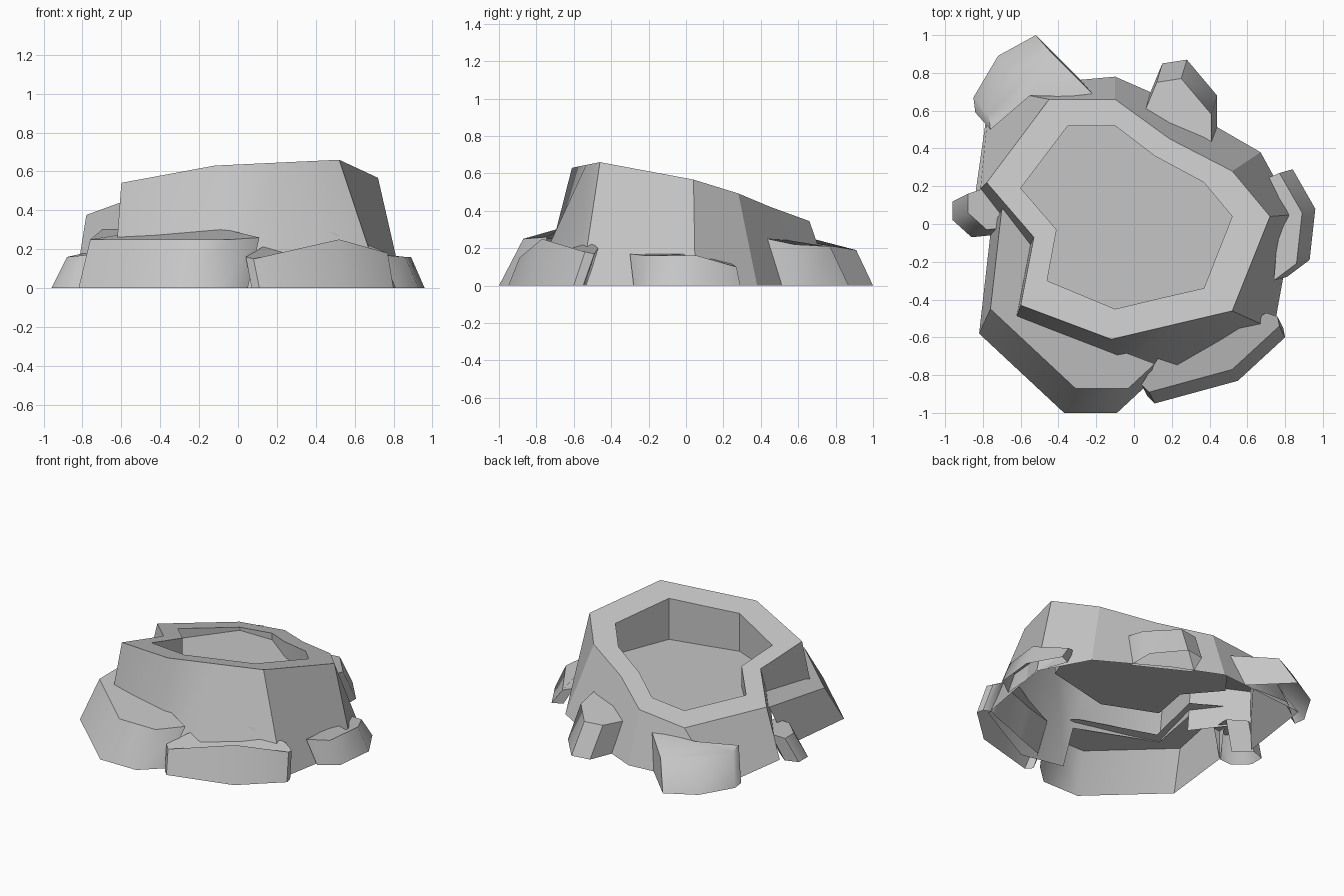
import bpy
import bmesh
import math

# Remove the default cube if it is there
default_cube = bpy.data.objects.get("Cube")
if default_cube:
    bpy.data.objects.remove(default_cube, do_unlink=True)


def make_material(name, grey):
    """Plain flat grey material."""
    material = bpy.data.materials.new(name)
    material.use_nodes = True
    colour = (grey, grey, grey, 1)
    material.diffuse_color = colour
    shader = material.node_tree.nodes["Principled BSDF"]
    shader.inputs["Base Color"].default_value = colour
    shader.inputs["Roughness"].default_value = 1
    return material


stone = make_material("stone grey", .56)


def bridge(bm, lower, upper, bands=None):
    """Join two rings of vertices with quads, all round or for some bands."""
    count = len(lower)
    faces = []
    for i in range(bands or count):
        j = (i + 1) % count
        faces.append(bm.faces.new((lower[i], lower[j], upper[j], upper[i])))
    return faces


def finish(bm, name, up_face, smooth_angle):
    """Turn all normals outward, store the mesh and shade it."""
    bmesh.ops.recalc_face_normals(bm, faces=bm.faces[:])
    up_face.normal_update()
    if up_face.normal.z < 0:
        bmesh.ops.reverse_faces(bm, faces=bm.faces[:])
    mesh = bpy.data.meshes.new(name)
    bm.to_mesh(mesh)
    bm.free()
    mesh.materials.append(stone)
    part = bpy.data.objects.new(name, mesh)
    bpy.context.collection.objects.link(part)
    bpy.ops.object.select_all(action="DESELECT")
    part.select_set(True)
    bpy.context.view_layer.objects.active = part
    bpy.ops.object.shade_smooth_by_angle(angle=math.radians(smooth_angle))


def slanted_top(x, y):
    """Height of the sloping plane that cuts off the crater rim."""
    return .504 + .1 * x - .226 * y


def open_below(bm, face, height):
    """Cut a wall face level and remove the part under the cut."""
    cut = bmesh.ops.bisect_plane(
        bm, geom=[face, *face.edges, *face.verts],
        plane_co=(0, 0, height), plane_no=(0, 0, 1))
    pieces = [g for g in cut["geom"] if isinstance(g, bmesh.types.BMFace)]
    lowest = min(pieces, key=lambda f: f.calc_center_median().z)
    bmesh.ops.delete(bm, geom=[lowest], context="FACES")


def build_crater(base, rim, pit, floor_height, openings):
    """Hollow tapered wall with a sloping rim and a level sunken floor."""
    bm = bmesh.new()
    base_ring = [bm.verts.new((x, y, 0)) for x, y in base]
    rim_ring = [bm.verts.new((x, y, slanted_top(x, y))) for x, y in rim]
    pit_ring = [bm.verts.new((x, y, slanted_top(x, y))) for x, y in pit]
    floor_ring = [bm.verts.new((x, y, floor_height)) for x, y in pit]
    walls = bridge(bm, base_ring, rim_ring)
    bridge(bm, rim_ring, pit_ring)
    bridge(bm, pit_ring, floor_ring)
    floor = bm.faces.new(floor_ring)
    for index, height in openings.items():
        open_below(bm, walls[index], height)
    finish(bm, "crater_body", floor, 24)


def build_rock(name, lean, top, sides=None):
    """Leaning boulder: the top outline is swept down to the ground.
    With sides given, only that many side faces are made."""
    bm = bmesh.new()
    top_ring = [bm.verts.new(point) for point in top]
    base_ring = [bm.verts.new((x + lean[0], y + lean[1], 0))
                 for x, y, z in top]
    bridge(bm, base_ring, top_ring, sides)
    cap = bm.faces.new(top_ring)
    finish(bm, name, cap, 50)


# Crater body: rings run clockwise from the back, open behind two boulders
build_crater(
    base=[(-.76, .72), (-.1, .78), (.22, .64), (.67, .38), (.85, .05),
          (.74, -.56), (.24, -.83), (-.06, -.77), (-.64, -.54),
          (-.58, -.18), (-.84, .16)],
    rim=[(-.45, .66), (-.1, .66), (.19, .45), (.52, .28), (.72, .04),
         (.52, -.46), (.2, -.535), (-.12, -.61), (-.6, -.43),
         (-.53, -.07), (-.78, .22)],
    pit=[(-.35, .52), (-.1, .52), (.11, .36), (.37, .22), (.52, .04),
         (.37, -.34), (.15, -.39), (-.1, -.45), (-.46, -.3),
         (-.41, -.03), (-.6, .19)],
    floor_height=.33,
    openings={7: .26, 8: .26, 9: .17},
)

# Boulders leaning against the foot of the wall
build_rock("front_right_rock", (-.06, -.13), [
    (-.7, .08, .3), (-.76, -.45, .25), (-.31, -.87, .25), (-.03, -.87, .25),
    (.11, -.74, .26), (-.1, -.66, .31), (-.57, -.45, .28), (-.5, -.05, .31)],
    sides=4)

build_rock("front_left_rock", (.03, -.06), [
    (.04, -.85, .16), (.08, -.89, .15), (.52, -.77, .25), (.77, -.54, .18),
    (.76, -.49, .17), (.7, -.47, .2), (.65, -.5, .23), (.48, -.56, .29),
    (.36, -.61, .26), (.14, -.69, .22)])

build_rock("left_side_rock", (.07, .02), [
    (.74, -.3, .17), (.86, -.21, .16), (.89, .06, .16), (.77, .27, .1),
    (.7, .24, .12), (.77, .05, .17)])

build_rock("back_left_rock", (.03, .1), [
    (.41, .39, .26), (.41, .58, .22), (.25, .77, .21), (.12, .75, .21),
    (.05, .58, .2), (.2, .5, .25)])

build_rock("back_right_rock", (-.08, .09), [
    (-.2, .67, .23), (-.44, .91, .19), (-.64, .8, .2), (-.77, .58, .2),
    (-.76, .5, .21), (-.55, .68, .25)])

build_rock("right_side_rock", (-.08, -.04), [
    (-.68, .1, .19), (-.79, .19, .18), (-.88, .16, .16), (-.88, .06, .16),
    (-.78, -.03, .17), (-.68, -.02, .18)],
    sides=5)
